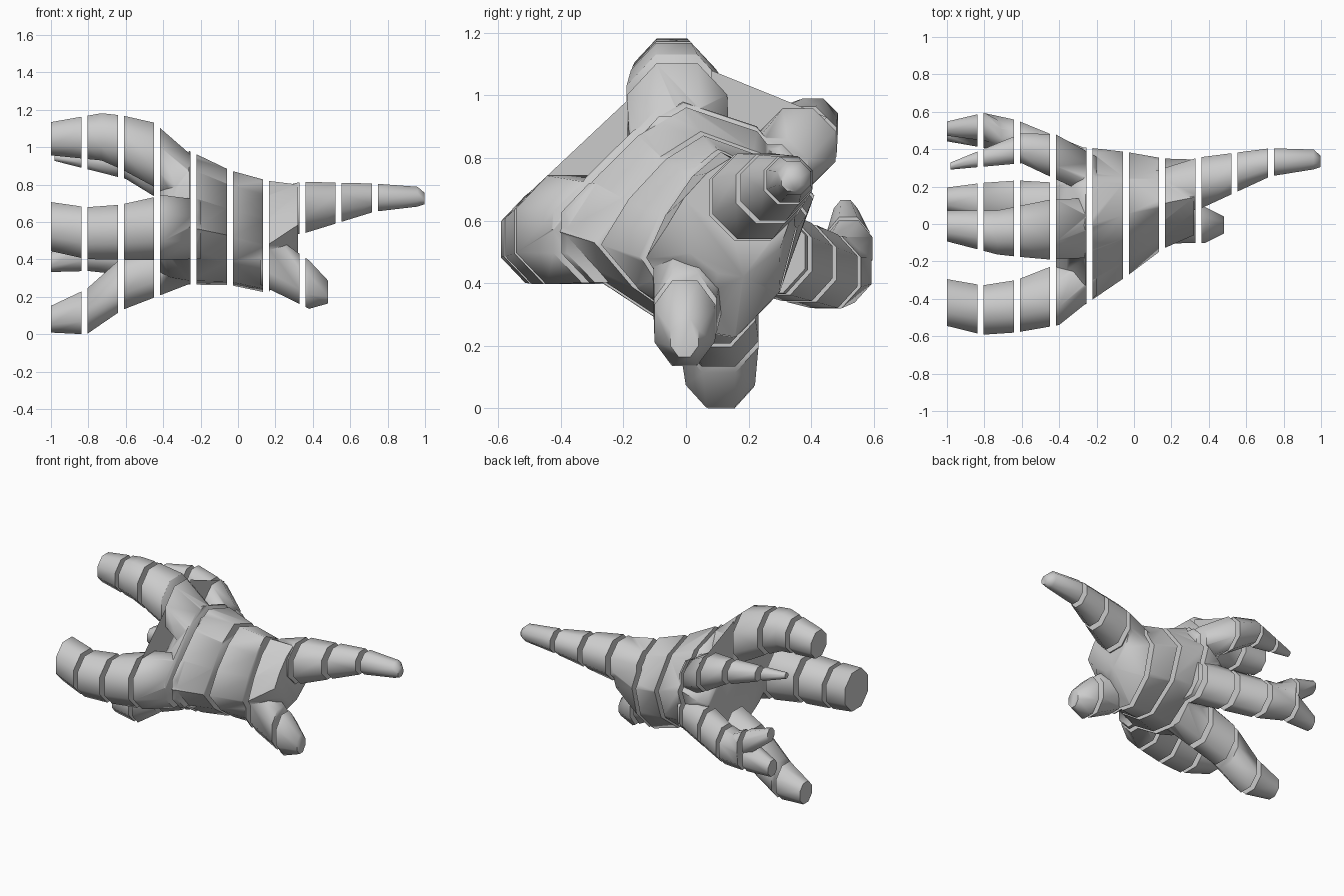
import bpy, bmesh
from math import cos, sin, pi

if "Cube" in bpy.data.objects:
    bpy.data.objects.remove(bpy.data.objects["Cube"])


def mesh_object(name, verts, faces):
    me = bpy.data.meshes.new(name)
    me.from_pydata(verts, [], faces)
    bm = bmesh.new()
    bm.from_mesh(me)
    bmesh.ops.recalc_face_normals(bm, faces=bm.faces)
    bm.to_mesh(me)
    bm.free()
    ob = bpy.data.objects.new(name, me)
    bpy.context.collection.objects.link(ob)
    return ob


def loft(name, rings):
    """Skin equal-sized rings of points and cap both ends."""
    n = len(rings[0])
    verts = [p for r in rings for p in r]
    faces = [(i * n + j, i * n + (j + 1) % n, (i + 1) * n + (j + 1) % n, (i + 1) * n + j)
             for i in range(len(rings) - 1) for j in range(n)]
    faces += [tuple(range(n)), tuple(range(len(verts) - n, len(verts)))]
    return mesh_object(name, verts, faces)


def boolean(ob, other, op):
    mod = ob.modifiers.new("bool", 'BOOLEAN')
    mod.operation, mod.solver, mod.object = op, 'EXACT', other
    dg = bpy.context.evaluated_depsgraph_get()
    me = bpy.data.meshes.new_from_object(ob.evaluated_get(dg))
    ob.modifiers.clear()
    ob.data = me
    bpy.data.objects.remove(other)


# central body: one rounded-diamond outline fitted to y and z limits along x
outline = [(0, .43), (.13, .66), (.31, .87), (.5, 1), (.78, .89), (1, .58), (.89, .24), (.6, 0),
           (.4, .03), (.18, .2)]
limits = [(-.44, -.30, .34, .33, .80), (-.36, -.37, .385, .285, .88), (-.26, -.43, .41, .265, .98),
          (-.04, -.28, .385, .262, .875), (.16, -.13, .35, .22, .82), (.32, -.06, .345, .42, .80)]
form = loft("form", [[(x, y0 + u * (y1 - y0), z0 + v * (z1 - z0)) for u, v in outline]
                     for x, y0, y1, z0, z1 in limits])


def limb(tall, *path):
    """Join an eight-sided tapering tube to the body; stations are x, y, z, half width."""
    k = 1 / cos(pi / 8)
    angles = [(j + .5) * pi / 4 for j in range(8)]
    tube = loft("limb", [[(x, y + r * k * cos(a), z + r * tall * k * sin(a)) for a in angles]
                         for x, y, z, r in path])
    boolean(form, tube, 'UNION')


# tail and foot
limb(1, (.10, .17, .65, .11), (.34, .215, .675, .14), (.73, .33, .73, .075),
     (.96, .345, .735, .053), (.998, .335, .725, .03))
limb(1.35, (.12, .01, .42, .115), (.38, -.005, .265, .096), (.482, -.005, .225, .045))
# upper, front and lower arms
limb(1.07, (-.22, -.02, .76, .16), (-.45, -.03, .96, .16), (-.62, -.04, 1.025, .135),
     (-.73, -.045, 1.055, .118), (-1, -.01, 1.045, .083))
limb(1.05, (-.20, -.23, .56, .15), (-.40, -.375, .57, .165), (-.63, -.44, .545, .14),
     (-.81, -.46, .54, .132), (-1, -.42, .575, .125))
limb(1.1, (-.24, .07, .43, .14), (-.62, .105, .27, .128), (-.81, .11, .12, .11), (-1, .13, .08, .065))
# thin back arm, and a forked one below it
limb(1, (-.20, .25, .72, .11), (-.42, .36, .84, .12), (-.60, .405, .91, .08), (-.98, .31, .945, .019))
limb(1.1, (-.20, .26, .50, .12), (-.63, .45, .435, .106), (-.80, .50, .44, .093), (-1, .49, .385, .048))
limb(1.2, (-.70, .48, .47, .06), (-.80, .52, .51, .075), (-1, .51, .62, .038))

# cut the form into evenly spaced slices
step, gap = .194, .032
cuts = [-1.3] + [-.82 + step * i for i in range(9)] + [1.3]
for i, (a, b) in enumerate(zip(cuts, cuts[1:])):
    part = form.copy()
    part.data = form.data.copy()
    part.name = f"slice_{i + 1}"
    bpy.context.collection.objects.link(part)
    slab = loft("slab", [[(x, -1, -1), (x, 1, -1), (x, 1, 2), (x, -1, 2)]
                         for x in (a + gap / 2, b - gap / 2)])
    boolean(part, slab, 'INTERSECT')
    bpy.ops.object.select_all(action='DESELECT')
    part.select_set(True)
    bpy.context.view_layer.objects.active = part
    bpy.ops.object.shade_smooth_by_angle(angle=1.05)
bpy.data.objects.remove(form)

# flat webs stretched between the arms
webs = {"front_web": [(-.50, .69), (-.17, 1.0), (-.05, .80), (-.22, .60)],
        "back_web": [(.08, 1.08), (.45, .93), (.33, .80), (.08, .80)]}
for name, pts in webs.items():
    mesh_object(name, [(-.417, y, z) for y, z in pts], [(0, 1, 2, 3)])
